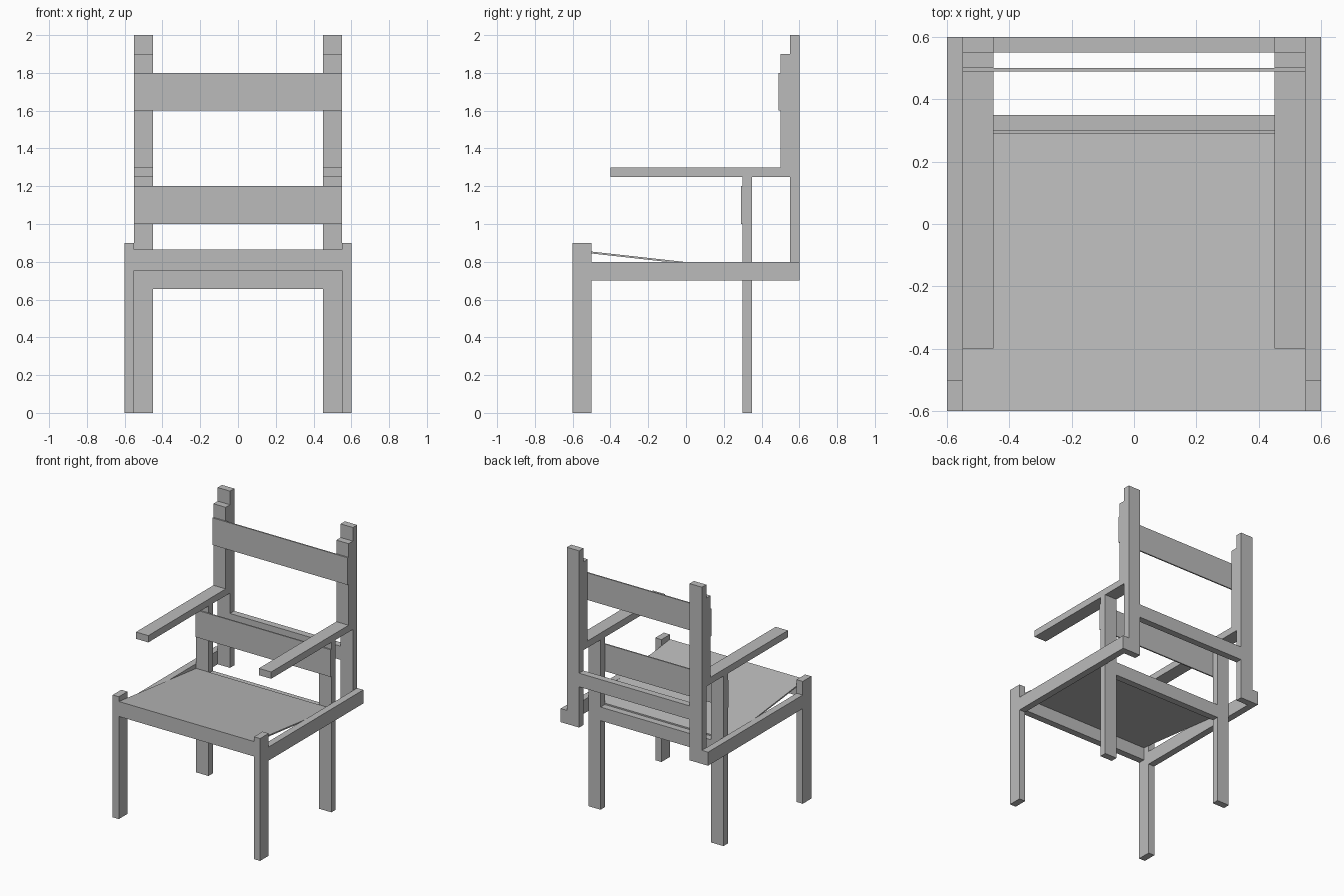
import bpy
import bmesh
from mathutils import Vector

cube = bpy.data.objects.get("Cube")
if cube:
    bpy.data.objects.remove(cube, do_unlink=True)

# One plain colour for the whole chair
grey = bpy.data.materials.new("plain_grey")
colour = (0.5, 0.5, 0.5, 1.0)
grey.diffuse_color = colour
grey.use_nodes = True
grey.node_tree.nodes["Principled BSDF"].inputs["Base Color"].default_value = colour


def board(name, x, y, z, slope=0.0):
    """Board spanning three (min, max) ranges; slope shears z along y."""
    bm = bmesh.new()
    bmesh.ops.create_cube(bm, size=1.0)
    lo, hi = (Vector(corner) for corner in zip(x, y, z))
    for v in bm.verts:
        v.co = Vector([a + (c + 0.5) * (b - a) for a, b, c in zip(lo, hi, v.co)])
        v.co.z += slope * (v.co.y - lo.y)
    mesh = bpy.data.meshes.new(name)
    bm.to_mesh(mesh)
    bm.free()
    mesh.materials.append(grey)
    obj = bpy.data.objects.new(name, mesh)
    bpy.context.collection.objects.link(obj)


def pair(name, x, y, z):
    """Matching boards on the left (+x) and right (-x)."""
    board("left_" + name, x, y, z)
    board("right_" + name, (-x[1], -x[0]), y, z)


outer = (0.55, 0.6)
inner = (0.45, 0.55)
between = (-0.45, 0.45)
full = (-0.55, 0.55)

# Legs, side rails and back posts
pair("front_leg", outer, (-0.6, -0.5), (0, 0.9))
pair("side_rail", outer, (-0.5, 0.6), (0.7, 0.8))
pair("rear_leg", inner, (0.3, 0.35), (0, 1.25))
pair("back_post", inner, (0.55, 0.6), (0.7, 2.0))

# Armrests and the blocks rising behind them
pair("armrest", inner, (-0.4, 0.55), (1.25, 1.3))
pair("back_block", inner, (0.5, 0.55), (1.3, 1.9))

# Cross rails
board("front_rail", full, (-0.6, -0.55), (0.755, 0.855))
board("rear_rail", between, (0.3, 0.35), (0.655, 0.755))
board("post_rail", between, (0.55, 0.6), (1.0, 1.1))

# Sloping seat and the two thin backrest panels
board("seat", full, (-0.6, 0.3), (0.855, 0.865), slope=-1 / 9)
board("lower_back_panel", full, (0.29, 0.3), (1.0, 1.2))
board("upper_back_panel", full, (0.49, 0.5), (1.6, 1.8))
